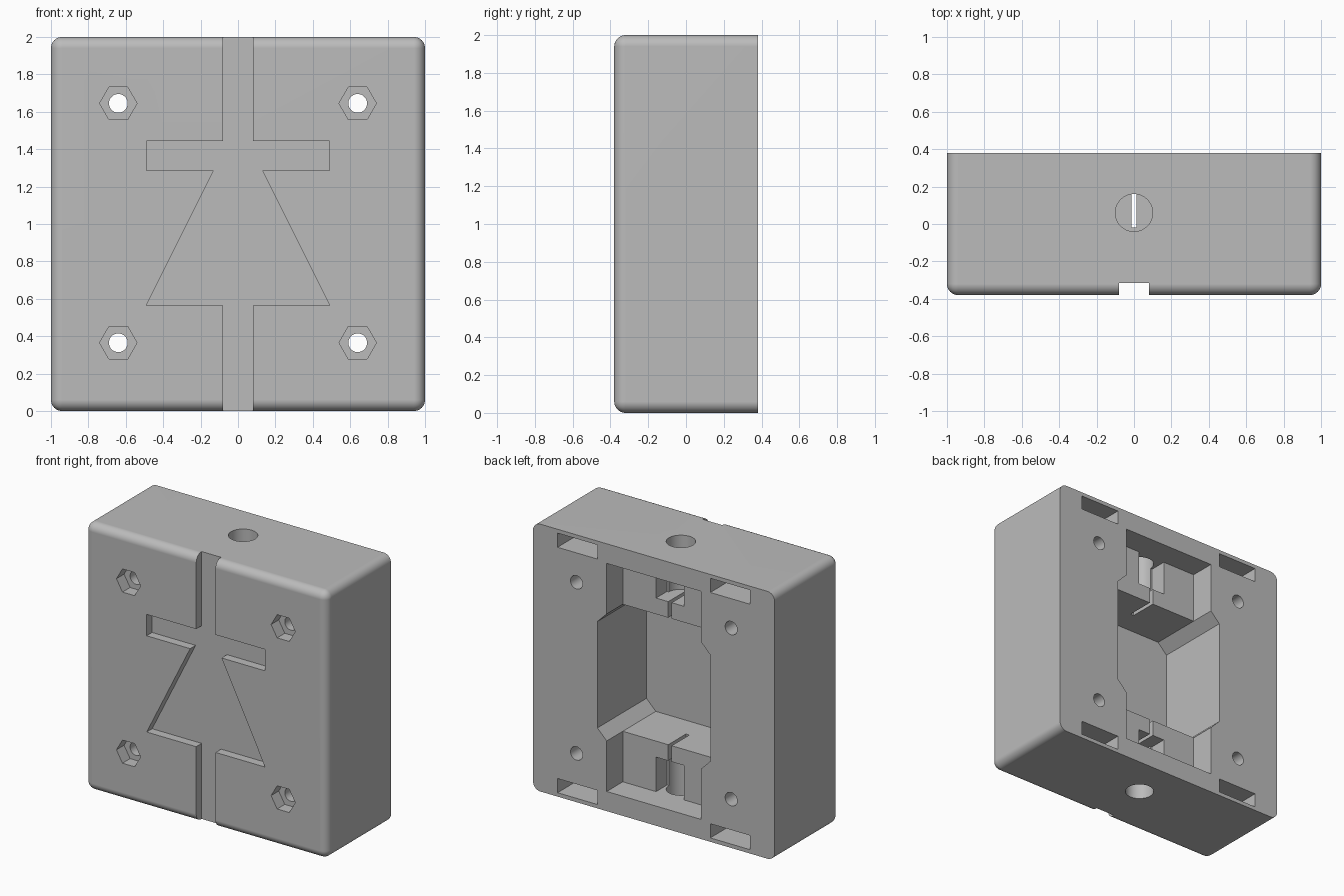
import bpy, bmesh, math
from mathutils import Vector

old = bpy.data.objects.get("Cube")
if old:
    bpy.data.objects.remove(old, do_unlink=True)

grey = bpy.data.materials.new("light_grey")
grey.use_nodes = True
COLOR = (0.5, 0.5, 0.5, 1)
grey.diffuse_color = COLOR
grey.node_tree.nodes["Principled BSDF"].inputs["Base Color"].default_value = COLOR

FRONT, BACK, OUT = -0.38, 0.38, 0.1


def new_object(name, bm):
    bmesh.ops.recalc_face_normals(bm, faces=bm.faces)
    mesh = bpy.data.meshes.new(name)
    bm.to_mesh(mesh)
    bm.free()
    obj = bpy.data.objects.new(name, mesh)
    bpy.context.collection.objects.link(obj)
    mesh.materials.append(grey)
    return obj


def prism(name, outline, lo, hi, axis="y"):
    """Extrude a flat outline along y (outline in x, z) or z (outline in x, y)."""
    def place(a, b, c):
        return Vector((a, c, b)) if axis == "y" else Vector((a, b, c))
    bm = bmesh.new()
    rings = [[bm.verts.new(place(a, b, c)) for a, b in outline] for c in (lo, hi)]
    n = len(outline)
    bm.faces.new(rings[0])
    bm.faces.new(rings[1])
    for i in range(n):
        j = (i + 1) % n
        bm.faces.new((rings[0][i], rings[0][j], rings[1][j], rings[1][i]))
    return new_object(name, bm)


def rect(x0, x1, b0, b1):
    return [(x0, b0), (x1, b0), (x1, b1), (x0, b1)]


def ngon(cx, cy, r, n):
    return [(cx + r * math.cos(math.tau * i / n), cy + r * math.sin(math.tau * i / n))
            for i in range(n)]


def mirrored(half):
    """Complete a right-hand outline, listed bottom to top, across x = 0."""
    return half + [(-x, z) for x, z in reversed(half)]


# Body: rounded block with a square back rim
bm = bmesh.new()
bmesh.ops.create_cube(bm, size=1)
for v in bm.verts:
    v.co = Vector((v.co.x * 2, v.co.y * 2 * BACK, v.co.z * 2 + 1))
rounded = [e for e in bm.edges if not all(v.co.y > 0 for v in e.verts)]
bmesh.ops.bevel(bm, geom=rounded, offset=0.06, segments=8, profile=0.5, affect="EDGES")
body = new_object("housing", bm)

cutters = []

# Engraved front symbol with its full-height groove
symbol = mirrored([(0.08, -OUT), (0.08, 0.565), (0.49, 0.565), (0.13, 1.285),
                   (0.49, 1.285), (0.49, 1.445), (0.08, 1.445), (0.08, 2 + OUT)])
cutters.append(prism("symbol_cutter", symbol, FRONT - OUT, -0.315))

# Screw holes with hexagonal nut recesses, and slots in the back corners
for sx in (-1, 1):
    for sz in (-1, 1):
        cx, cz = 0.64 * sx, 1.005 + 0.64 * sz
        cutters.append(prism("nut_cutter", ngon(cx, cz, 0.1, 6), FRONT - OUT, -0.29))
        cutters.append(prism("screw_cutter", ngon(cx, cz, 0.05, 40), FRONT - OUT, BACK + OUT))
        sc, sh = 1 + 0.918 * sz, 0.053
        slot = rect(0.632 * sx - 0.165, 0.632 * sx + 0.165, sc - sh, sc + sh)
        cutters.append(prism("slot_cutter", slot, 0.08, BACK + OUT))

# Deep central cavity with chamfered corners
cavity = mirrored([(0.39, 0.525), (0.467, 0.602), (0.467, 1.398), (0.39, 1.475)])
cutters.append(prism("cavity_cutter", cavity, -0.2, BACK + OUT))

# Shallow pockets, sockets, windows and wire slits at top and bottom
for flip in (False, True):
    def span(a, b):
        return (2 - b, 2 - a) if flip else (a, b)
    cutters.append(prism("pocket_cutter", rect(-0.39, 0.39, *span(0.147, 0.6)), 0.19, BACK + OUT))
    cutters.append(prism("socket_cutter", ngon(0, 0.06, 0.1, 48), *span(-OUT, 0.405), axis="z"))
    cutters.append(prism("window_cutter", rect(-0.115, 0.115, *span(0.147, 0.405)), 0.06, 0.25))
    cutters.append(prism("slit_cutter", rect(-0.014, 0.014, *span(0.35, 0.6)), -0.02, 0.25))

for cutter in cutters:
    cutter.hide_render = True
    mod = body.modifiers.new(cutter.name, "BOOLEAN")
    mod.operation, mod.solver, mod.object = "DIFFERENCE", "EXACT", cutter

# Bake the cuts into the housing and discard the cutters
graph = bpy.context.evaluated_depsgraph_get()
baked = bpy.data.meshes.new_from_object(body.evaluated_get(graph))
body.modifiers.clear()
body.data = baked
baked.materials.clear()
baked.materials.append(grey)
for cutter in cutters:
    bpy.data.objects.remove(cutter, do_unlink=True)

# Smooth the rounded edges, keeping the cut edges sharp
bpy.ops.object.select_all(action="DESELECT")
body.select_set(True)
bpy.context.view_layer.objects.active = body
bpy.ops.object.shade_smooth_by_angle(angle=math.radians(30))
weighted = body.modifiers.new("weighted_normals", "WEIGHTED_NORMAL")
weighted.keep_sharp = True
